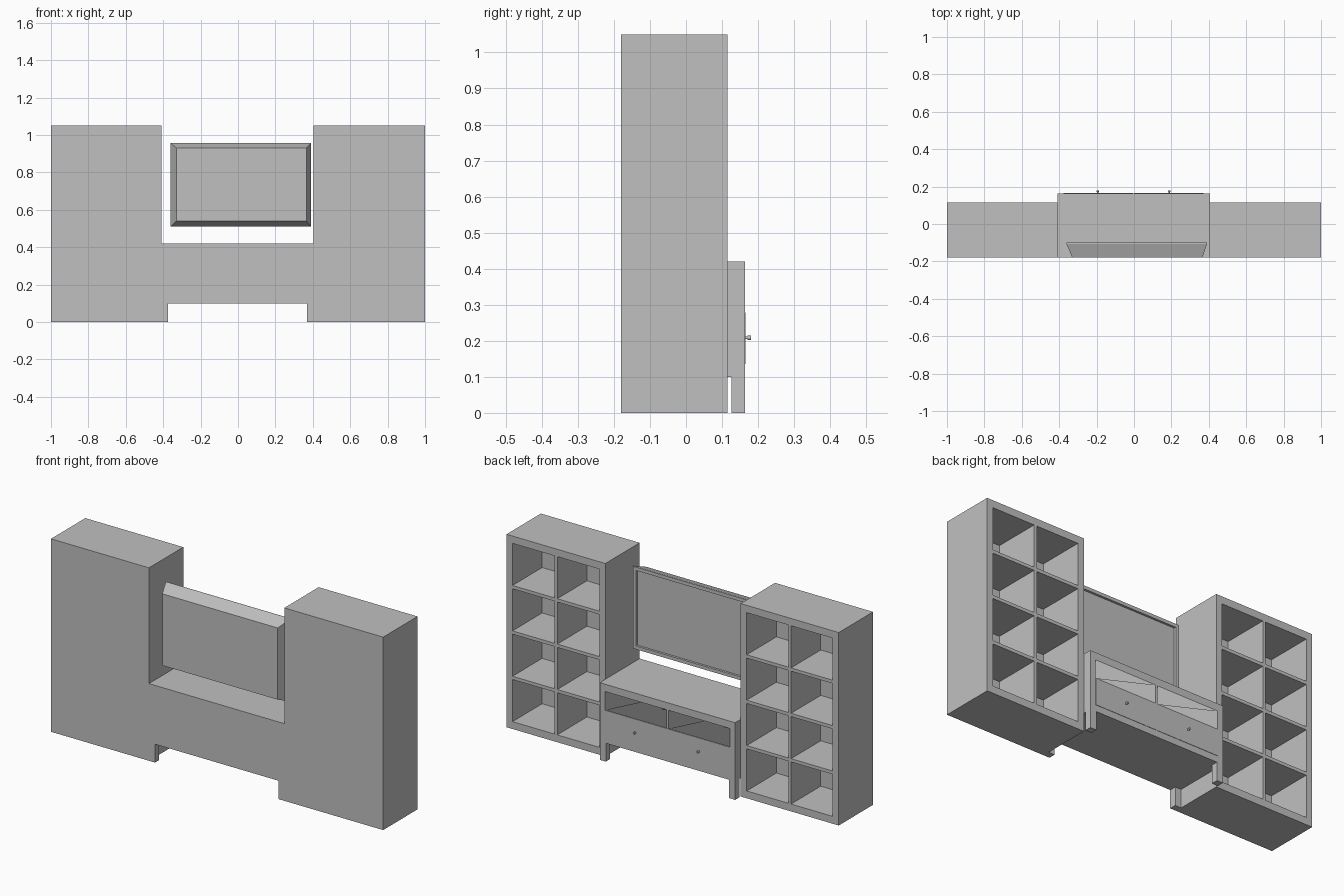
import bpy, bmesh
from mathutils import Matrix, Vector

cube = bpy.data.objects.get("Cube")
if cube:
    bpy.data.objects.remove(cube, do_unlink=True)

grey = bpy.data.materials.new("plain grey")
grey.use_nodes = True
colour = (0.53, 0.53, 0.53, 1)
grey.diffuse_color = colour
grey.node_tree.nodes["Principled BSDF"].inputs["Base Color"].default_value = colour


def finish(name, bm):
    bmesh.ops.recalc_face_normals(bm, faces=bm.faces[:])
    mesh = bpy.data.meshes.new(name)
    bm.to_mesh(mesh)
    bm.free()
    mesh.materials.append(grey)
    obj = bpy.data.objects.new(name, mesh)
    bpy.context.collection.objects.link(obj)
    return obj


def box(name, low, high):
    low, high = Vector(low), Vector(high)
    bm = bmesh.new()
    place = Matrix.Translation((low + high) / 2) @ Matrix.Diagonal((*(high - low), 1))
    bmesh.ops.create_cube(bm, size=1, matrix=place)
    return finish(name, bm)


def cuts(start, end, count, border, divider):
    """Edge positions: border, cell, divider, cell ... border."""
    cell = (end - start - 2 * border - (count - 1) * divider) / count
    places = [start]
    for i in range(count):
        first = start + border + i * (cell + divider)
        places += [first, first + cell]
    return places + [end]


def cabinet(name, xs, zs, front, back, depth):
    """Solid box whose +y face has a grid of recessed cells."""
    bm = bmesh.new()
    grid = [[bm.verts.new((x, front, z)) for z in zs] for x in xs]
    cells = []
    for i in range(len(xs) - 1):
        for j in range(len(zs) - 1):
            face = bm.faces.new((grid[i][j], grid[i][j + 1], grid[i + 1][j + 1], grid[i + 1][j]))
            if i % 2 and j % 2:
                cells.append(face)
    # Outer shell
    rim = [e for e in bm.edges if e.is_boundary]
    new = bmesh.ops.extrude_edge_only(bm, edges=rim)["geom"]
    for v in new:
        if isinstance(v, bmesh.types.BMVert):
            v.co.y = back
    bmesh.ops.contextual_create(bm, geom=[e for e in new if isinstance(e, bmesh.types.BMEdge)
                                          and e.is_boundary])
    # Recesses
    caps = bmesh.ops.extrude_discrete_faces(bm, faces=cells)["faces"]
    for face in caps:
        for v in face.verts:
            v.co.y -= depth
    # Merge the coplanar strips of the outer sides
    plain = [e for e in bm.edges if len(e.link_faces) == 2
             and abs(e.verts[0].co.y - e.verts[1].co.y) > 0.26
             and e.calc_face_angle() < 0.01]
    bmesh.ops.dissolve_edges(bm, edges=plain, use_verts=False)
    return finish(name, bm)


BACK, CASE, DESK = -0.18, 0.115, 0.163
LEFT, RIGHT = 0.405, -0.41

# Tall bookcases
levels = cuts(0, 1.05, 4, 0.04, 0.018)
cabinet("left_bookcase", cuts(LEFT, 1, 2, 0.036, 0.016), levels, CASE, BACK, 0.255)
cabinet("right_bookcase", cuts(-1, RIGHT, 2, 0.036, 0.016), levels, CASE, BACK, 0.255)

# Low console with two open niches
cabinet("console", cuts(RIGHT, LEFT, 2, 0.032, 0.012), [0.1, 0.28, 0.38, 0.42], DESK, BACK, 0.3)

# Console legs
for side, x in (("left", LEFT - 0.036), ("right", RIGHT)):
    for end, y in (("open", DESK - 0.037), ("wall", BACK)):
        box(f"{side}_{end}_leg", (x, y, 0), (x + 0.036, y + 0.037, 0.1))

# Drawer fronts and knobs
middle = (LEFT + RIGHT) / 2
for side, s in (("left", 1), ("right", -1)):
    a, b = sorted((middle + s * 0.002, middle + s * 0.375))
    box(f"{side}_drawer", (a, DESK - 0.005, 0.135), (b, DESK + 0.002, 0.279))
    bm = bmesh.new()
    for radius, y0, y1 in ((0.0035, DESK, 0.171), (0.006, 0.17, 0.18)):
        turn = Matrix.Translation((middle + s * 0.191, (y0 + y1) / 2, 0.208)) @ Matrix.Rotation(1.5708, 4, "X")
        bmesh.ops.create_cone(bm, cap_ends=True, segments=16, radius1=radius, radius2=radius,
                              depth=y1 - y0, matrix=turn)
    finish(f"{side}_knob", bm)

# Television: tapered body with a recessed screen
bm = bmesh.new()
rings = []
for x0, x1, z0, z1, y in ((-0.33, 0.365, 0.54, 0.93, BACK),
                          (-0.36, 0.39, 0.51, 0.957, -0.108),
                          (-0.36, 0.39, 0.51, 0.957, -0.1)):
    rings.append([bm.verts.new((x, y, z)) for x, z in ((x0, z0), (x1, z0), (x1, z1), (x0, z1))])
for a, b in zip(rings, rings[1:]):
    for i in range(4):
        bm.faces.new((a[i], a[i - 1], b[i - 1], b[i]))
bm.faces.new(rings[0])
screen = bm.faces.new(rings[-1])
bmesh.ops.recalc_face_normals(bm, faces=bm.faces[:])
bmesh.ops.inset_region(bm, faces=[screen], thickness=0.026)
bezel = bmesh.ops.extrude_discrete_faces(bm, faces=[screen])["faces"]
for v in bezel[0].verts:
    v.co.y -= 0.012
finish("television", bm)
